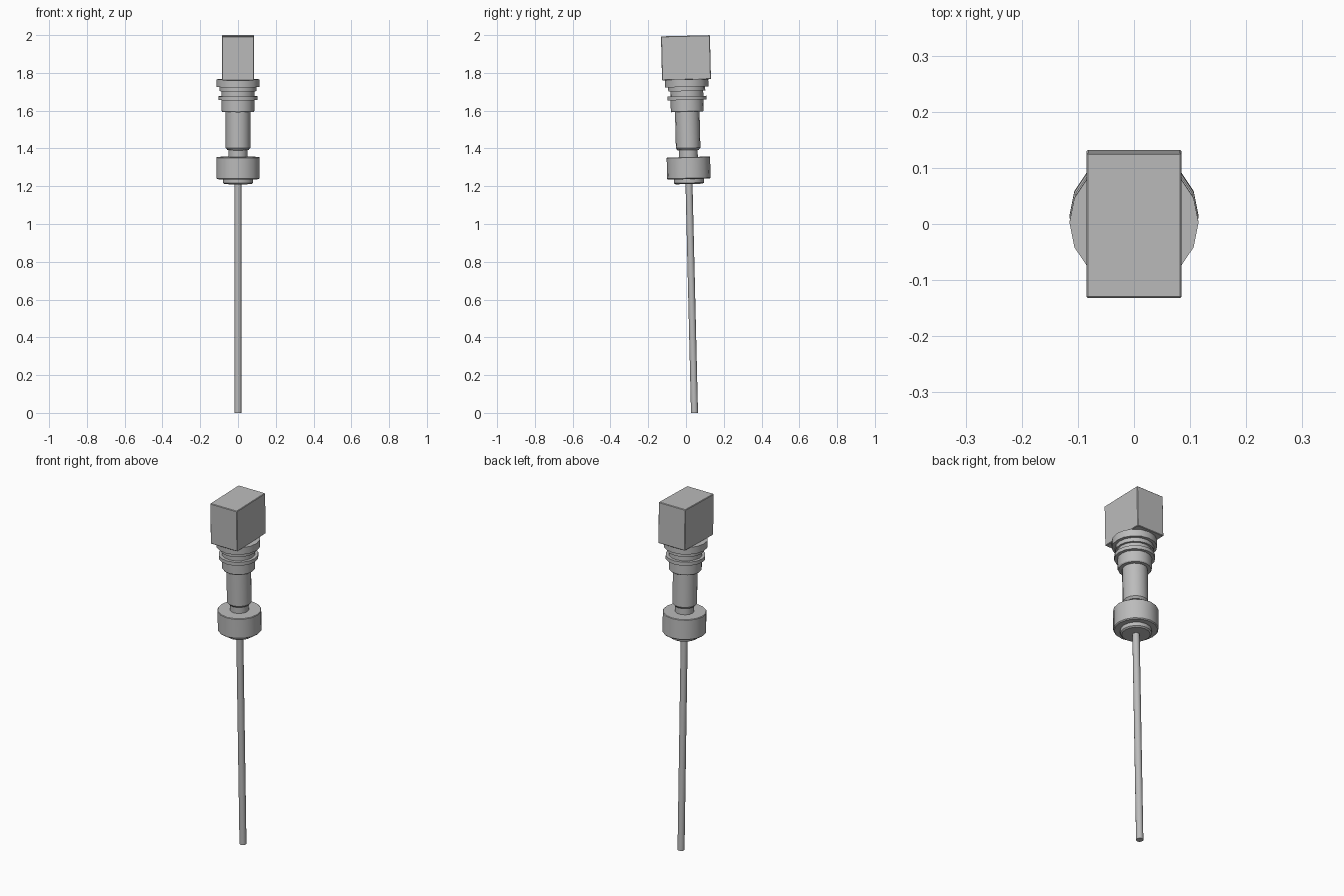
import bpy
import bmesh
import math
from mathutils import Matrix

if "Cube" in bpy.data.objects:
    bpy.data.objects.remove(bpy.data.objects["Cube"], do_unlink=True)

# One plain grey metal
grey = bpy.data.materials.new("grey metal")
grey.use_nodes = True
color = (0.5, 0.5, 0.5, 1)
grey.diffuse_color = color
grey.node_tree.nodes["Principled BSDF"].inputs["Base Color"].default_value = color

# The whole sensor leans slightly about the x axis
LEAN = Matrix.Translation((0, 0.045, 0)) @ Matrix.Rotation(0.024, 4, "X")
SIDES = 16


def finish(name, bm):
    bmesh.ops.recalc_face_normals(bm, faces=bm.faces)
    mesh = bpy.data.meshes.new(name)
    bm.to_mesh(mesh)
    bm.free()
    mesh.materials.append(grey)
    obj = bpy.data.objects.new(name, mesh)
    bpy.context.collection.objects.link(obj)
    obj.matrix_world = LEAN
    bpy.context.view_layer.objects.active = obj
    bpy.ops.object.select_all(action="DESELECT")
    obj.select_set(True)
    bpy.ops.object.shade_smooth_by_angle(angle=math.radians(30))
    return obj


def turned(name, profile):
    """Closed turned part from (radius, height) pairs, bottom to top."""
    bm = bmesh.new()
    rings = []
    for r, z in profile:
        rings.append([bm.verts.new((r * math.cos(a), r * math.sin(a), z))
                      for a in (i * math.tau / SIDES for i in range(SIDES))])
    for low, high in zip(rings, rings[1:]):
        for i in range(SIDES):
            j = (i + 1) % SIDES
            bm.faces.new((low[i], low[j], high[j], high[i]))
    bm.faces.new(rings[0])
    bm.faces.new(rings[-1])
    return finish(name, bm)


# Long probe and the fitting above it
turned("probe_rod", [(0.0185, 0), (0.0185, 1.22)])
turned("nut_collar", [(0.072, 1.212), (0.08, 1.218), (0.08, 1.245)])
turned("clamp_nut", [(0.11, 1.238), (0.115, 1.243), (0.115, 1.352), (0.112, 1.355)])
turned("neck", [(0.05, 1.35), (0.05, 1.41)])
turned("upper_tube", [(0.056, 1.392), (0.065, 1.403), (0.065, 1.6)])

# Stepped connector with a sealing ring
turned("connector_body", [(0.083, 1.594), (0.087, 1.6), (0.087, 1.73)])
turned("sealing_ring", [(0.104, 1.657), (0.104, 1.677)])
turned("step_ring", [(0.098, 1.704), (0.098, 1.73)])
turned("connector_flange", [(0.115, 1.726), (0.115, 1.766)])

# Rectangular head
bottom, top = 1.764, 1.997
bm = bmesh.new()
bmesh.ops.create_cube(bm, size=1, matrix=Matrix.Translation((0, 0, (bottom + top) / 2))
                      @ Matrix.Diagonal((0.17, 0.259, top - bottom, 1)))
bmesh.ops.bevel(bm, geom=bm.edges[:], offset=0.003, segments=1, affect="EDGES")
finish("head_block", bm)
